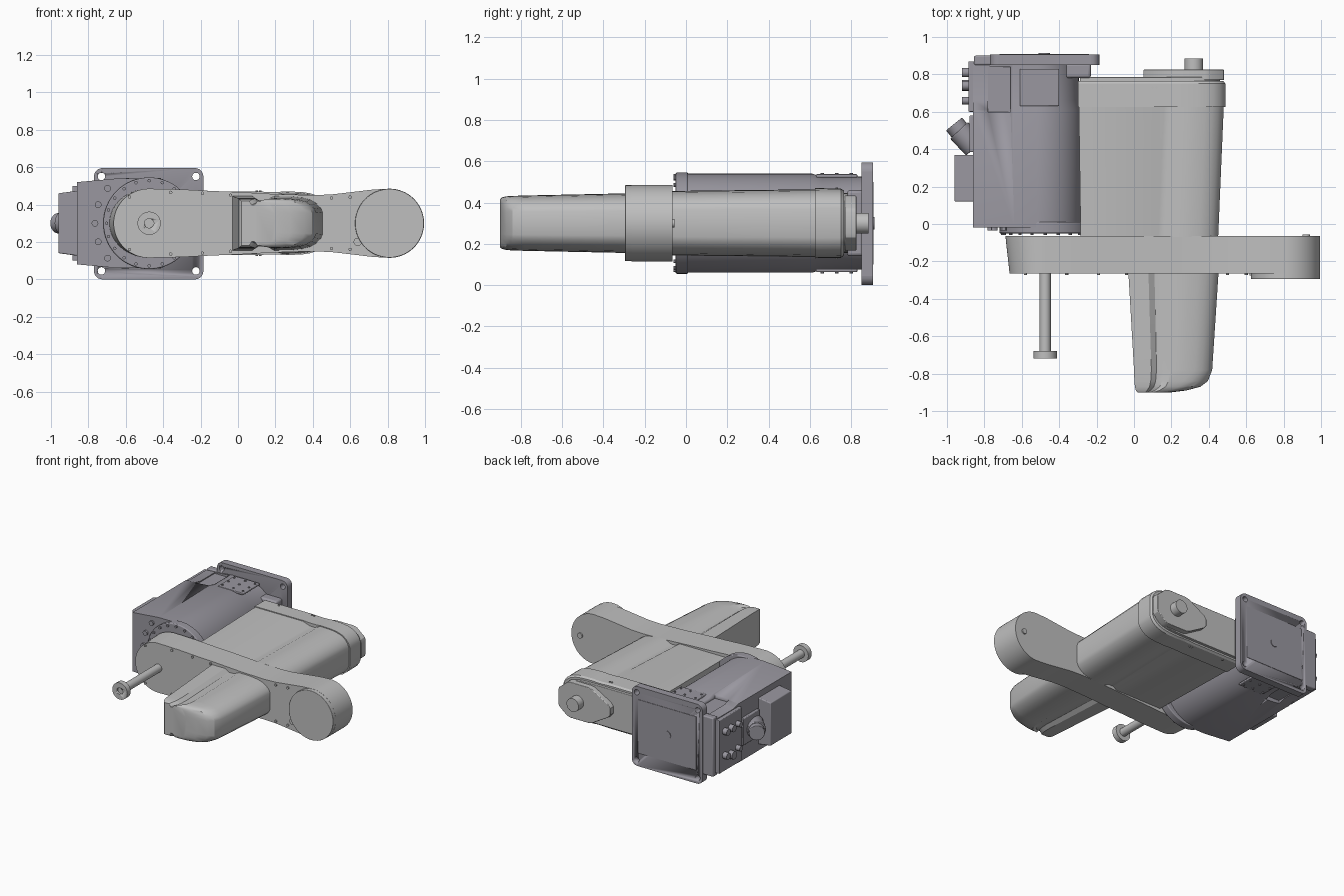
import bpy, bmesh, math
from mathutils import Vector

if "Cube" in bpy.data.objects:
    bpy.data.objects.remove(bpy.data.objects["Cube"])

ZC = 0.3          # height of the shared axis
PX = -0.475       # x of the main pivot


def material(name, rgb):
    m = bpy.data.materials.new(name)
    m.use_nodes = True
    m.diffuse_color = (*rgb, 1)
    m.node_tree.nodes["Principled BSDF"].inputs["Base Color"].default_value = (*rgb, 1)
    return m


LIGHT = material("light grey", (0.52, 0.52, 0.52))
BASE = material("blue grey", (0.32, 0.31, 0.35))


def finish(name, bm, mat, bevel=0, angle=30):
    bmesh.ops.recalc_face_normals(bm, faces=bm.faces)
    me = bpy.data.meshes.new(name)
    bm.to_mesh(me)
    bm.free()
    me.materials.append(mat)
    ob = bpy.data.objects.new(name, me)
    bpy.context.collection.objects.link(ob)
    bpy.ops.object.select_all(action="DESELECT")
    ob.select_set(True)
    bpy.context.view_layer.objects.active = ob
    bpy.ops.object.shade_smooth_by_angle(angle=math.radians(angle))
    if bevel:
        b = ob.modifiers.new("Bevel", "BEVEL")
        b.width, b.segments, b.limit_method = bevel, 3, "ANGLE"
        b.angle_limit = math.radians(40)
    return ob


def loft(name, sections, mat, bevel=0):
    """Skin a list of (y, [(x, z offset from axis)]) outlines along y."""
    bm = bmesh.new()
    rings = [[bm.verts.new((x, y, ZC + z)) for x, z in pts] for y, pts in sections]
    n = len(rings[0])
    for a, b in zip(rings, rings[1:]):
        for i in range(n):
            bm.faces.new((a[i], a[(i + 1) % n], b[(i + 1) % n], b[i]))
    bm.faces.new(rings[0])
    bm.faces.new(rings[-1])
    return finish(name, bm, mat, bevel)


def prism(name, pts, y0, y1, mat, bevel=0):
    return loft(name, [(y0, pts), (y1, pts)], mat, bevel)


def box(name, lo, hi, mat, bevel=0):
    bm = bmesh.new()
    bmesh.ops.create_cube(bm, size=1)
    for v in bm.verts:
        v.co = Vector([(a + b) / 2 + c * (b - a) for a, b, c in zip(lo, hi, v.co)])
    return finish(name, bm, mat, bevel)


def rod(name, a, b, r, mat, segs=48, bevel=0):
    a, b = Vector(a), Vector(b)
    bm = bmesh.new()
    bmesh.ops.create_cone(bm, cap_ends=True, segments=segs, radius1=r, radius2=r, depth=(b - a).length)
    bm.transform((b - a).to_track_quat("Z", "Y").to_matrix().to_4x4())
    bmesh.ops.translate(bm, verts=bm.verts, vec=(a + b) / 2)
    return finish(name, bm, mat, bevel)


def mirrored(top):
    """Close a left-to-right upper outline with its mirror below the axis."""
    return top + [(x, -z) for x, z in reversed(top) if z > 1e-5]


def arc(cx, r, a0, a1, n, squash=1):
    out = []
    for i in range(n + 1):
        a = math.radians(a0 + (a1 - a0) * i / n)
        out.append((cx + r * math.cos(a), squash * r * math.sin(a)))
    return out


def cut(ob, cutter):
    m = ob.modifiers.new("Cut", "BOOLEAN")
    m.operation, m.object, m.solver = "DIFFERENCE", cutter, "EXACT"
    bpy.context.view_layer.objects.active = ob
    for mod in list(ob.modifiers):
        bpy.ops.object.modifier_apply(modifier=mod.name)
    bpy.data.objects.remove(cutter)


# Base body: flat on its right, round on its left, lower over the rear bay
def body_outline(h):
    return mirrored([(-0.86, h - 0.02), (-0.64, h)] + arc(-0.52, h, 90, 0, 20))


body = loft("base_body", [(y, body_outline(h)) for y, h in
            ((-0.02, 0.24), (0.61, 0.24), (0.66, 0.225), (0.86, 0.225))], BASE)
for s in (1, -1):
    z = ZC + s * 0.24
    cut(body, box("pocket_cutter", (-0.78, 0.6, z - 0.035), (-0.66, 0.84, z + 0.035), BASE))
    zt = ZC + s * 0.229
    box("access_plate", (-0.61, 0.63, zt - 0.008), (-0.4, 0.83, zt + 0.008), BASE, 0.005)
    for x in (-0.59, -0.5, -0.42):
        for y in (0.66, 0.73, 0.8):
            rod("plate_screw", (x, y, zt), (x, y, zt + s * 0.014), 0.008, BASE, 10)
box("base_flare", (-0.42, 0.78, 0.14), (-0.23, 0.86, 0.46), BASE, 0.015)

# Mounting plate with four corner holes and a raised rear panel
plate = box("mounting_plate", (-0.77, 0.85, 0), (-0.185, 0.905, 0.595), BASE)
plate.data.update()
bm = bmesh.new()
bm.from_mesh(plate.data)
corners = [e for e in bm.edges if abs(e.verts[0].co.y - e.verts[1].co.y) > 0.01]
bmesh.ops.bevel(bm, geom=corners, offset=0.045, segments=6, affect="EDGES", profile=0.5)
bm.to_mesh(plate.data)
bm.free()
for x in (-0.73, -0.225):
    for z in (0.045, 0.55):
        cut(plate, rod("hole_cutter", (x, 0.8, z), (x, 0.95, z), 0.02, BASE, 24))
box("plate_side", (-0.855, 0.85, 0.08), (-0.75, 0.9, 0.52), BASE, 0.008)
box("rear_panel", (-0.72, 0.9, 0.1), (-0.24, 0.908, 0.5), BASE)
rod("rear_plug", (-0.48, 0.9, ZC), (-0.48, 0.913, ZC), 0.03, BASE, 24)

# Side housing, connector and port panel
prism("side_box", [(-0.96, 0.16), (-0.85, 0.175), (-0.85, -0.175), (-0.96, -0.16)], 0.12, 0.37, BASE, 0.006)
box("port_panel", (-0.885, 0.6, 0.1), (-0.85, 0.87, 0.5), BASE, 0.005)
rod("connector_body", (-0.85, 0.41, ZC), (-0.935, 0.5, ZC), 0.065, BASE, 24, 0.005)
rod("connector_ring", (-0.93, 0.495, ZC), (-0.962, 0.535, ZC), 0.055, BASE, 24, 0.004)
box("connector_flange", (-0.88, 0.385, 0.2), (-0.85, 0.58, 0.4), BASE, 0.005)
for y, z, r in ((0.66, 0.4, 0.02), (0.74, 0.4, 0.025), (0.81, 0.4, 0.025),
                (0.66, 0.22, 0.02), (0.74, 0.2, 0.03), (0.81, 0.22, 0.025)):
    rod("port", (-0.88, y, z), (-0.92, y, z), r, BASE, 16)

# Turntable ring and its bolts
rod("turntable", (PX, -0.05, ZC), (PX, 0.01, ZC), 0.245, BASE, 64, 0.006)
for i in range(20):
    a = i * math.tau / 20
    x, z = PX + 0.228 * math.cos(a), ZC + 0.228 * math.sin(a)
    rod("ring_bolt", (x, -0.06, z), (x, -0.045, z), 0.009, BASE, 10)
for i in range(5):
    a = math.radians(140 + 20 * i)
    x, z = PX + 0.29 * math.cos(a), ZC + 0.29 * math.sin(a)
    rod("body_bolt", (x, -0.035, z), (x, -0.015, z), 0.018, BASE, 12)


# Cross arm: round at both ends with a narrow waist
def arm_outline(r):
    waist = [(-0.3, 0.181), (-0.15, 0.173), (0, 0.167), (0.2, 0.156), (0.4, 0.15),
             (0.5, 0.154), (0.62, 0.168), (0.72, 0.18)]
    return mirrored(arc(PX, r, 180, 90, 16, 0.185 / r) + waist + arc(0.81, 0.185, 90, 0, 16))


loft("cross_arm", [(-0.265, arm_outline(0.19)), (-0.09, arm_outline(0.21)),
                   (-0.065, arm_outline(0.212))], LIGHT)
rod("arm_end_cap", (0.81, -0.295, ZC), (0.81, -0.26, ZC), 0.184, LIGHT, 64, 0.003)
for x, h in ((-0.58, 0.14), (-0.36, 0.165), (-0.19, 0.16), (-0.04, 0.15), (0.5, 0.135), (0.6, 0.14)):
    for s in (1, -1):
        z = ZC + s * h
        rod("arm_screw", (x, -0.274, z), (x, -0.26, z), 0.009, LIGHT, 10)
rod("arm_boss", (0.64, -0.275, 0.2), (0.64, -0.26, 0.2), 0.022, LIGHT, 20)
rod("arm_back_boss", (0.92, -0.07, ZC), (0.92, -0.055, ZC), 0.02, LIGHT, 16)

# Output shaft with its end flange
rod("shaft", (PX, -0.7, ZC), (PX, -0.26, ZC), 0.03, LIGHT, 32)
flange = rod("shaft_flange", (PX, -0.72, ZC), (PX, -0.68, ZC), 0.062, LIGHT, 40)
cut(flange, rod("bore_cutter", (PX, -0.74, ZC), (PX, -0.705, ZC), 0.025, LIGHT, 24))


# Long cover: grooved on top and bottom, rounded along its left side
def cover_outline(x0, x1, h, groove=0.02):
    w = x1 - 0.45
    side = [(0.3, 0.985), (0.35, 0.94), (0.39, 0.86), (0.42, 0.73), (0.44, 0.58), (0.45, 0.42)]
    top = [(x0, h), (0.1 + min(w, 0), h), (0.13 + w, h - groove), (0.17 + w, h - groove), (0.21 + w, h)]
    return mirrored(top + [(x + w, k * h) for x, k in side])


def front_outline(x0, x1, h):
    ref = cover_outline(0, 0.45, h)
    return [(x0 + x / 0.45 * (x1 - x0), z) for x, z in ref]


loft("front_cover", [(y, front_outline(x0, x1, h)) for y, x0, x1, h in (
    (-0.9, 0.02, 0.2, 0.118), (-0.89, 0.01, 0.28, 0.125), (-0.87, 0.005, 0.355, 0.13),
    (-0.84, 0.002, 0.395, 0.132), (-0.78, 0, 0.418, 0.134), (-0.26, -0.03, 0.452, 0.145))], LIGHT)
loft("rear_cover", [(-0.07, cover_outline(-0.285, 0.45, 0.156)),
                    (0.63, cover_outline(-0.295, 0.48, 0.164))], LIGHT)

# Rear cap, back plate, motor cover and knob
cap = [(y, cover_outline(-0.3, x1, h, 0.003)) for y, x1, h in
       ((0.625, 0.488, 0.17), (0.75, 0.488, 0.168), (0.765, 0.478, 0.158))]
loft("rear_cap", cap, LIGHT)
prism("back_plate", cover_outline(-0.29, 0.46, 0.145, 0), 0.76, 0.785, LIGHT, 0.004)
prism("motor_cover", mirrored([(0.05, 0.025), (0.07, 0.05), (0.2, 0.125), (0.23, 0.133), (0.38, 0.133),
                               (0.41, 0.125), (0.475, 0.07), (0.482, 0.05)]), 0.77, 0.825, LIGHT, 0.004)
rod("knob", (0.32, 0.82, ZC), (0.32, 0.885, ZC), 0.05, LIGHT, 32)
for x in (-0.17, 0.1, 0.12):
    for s in (1, -1):
        z = ZC + s * 0.168
        rod("cap_screw", (x, 0.73, z), (x, 0.73, z + s * 0.006), 0.007, LIGHT, 10)
